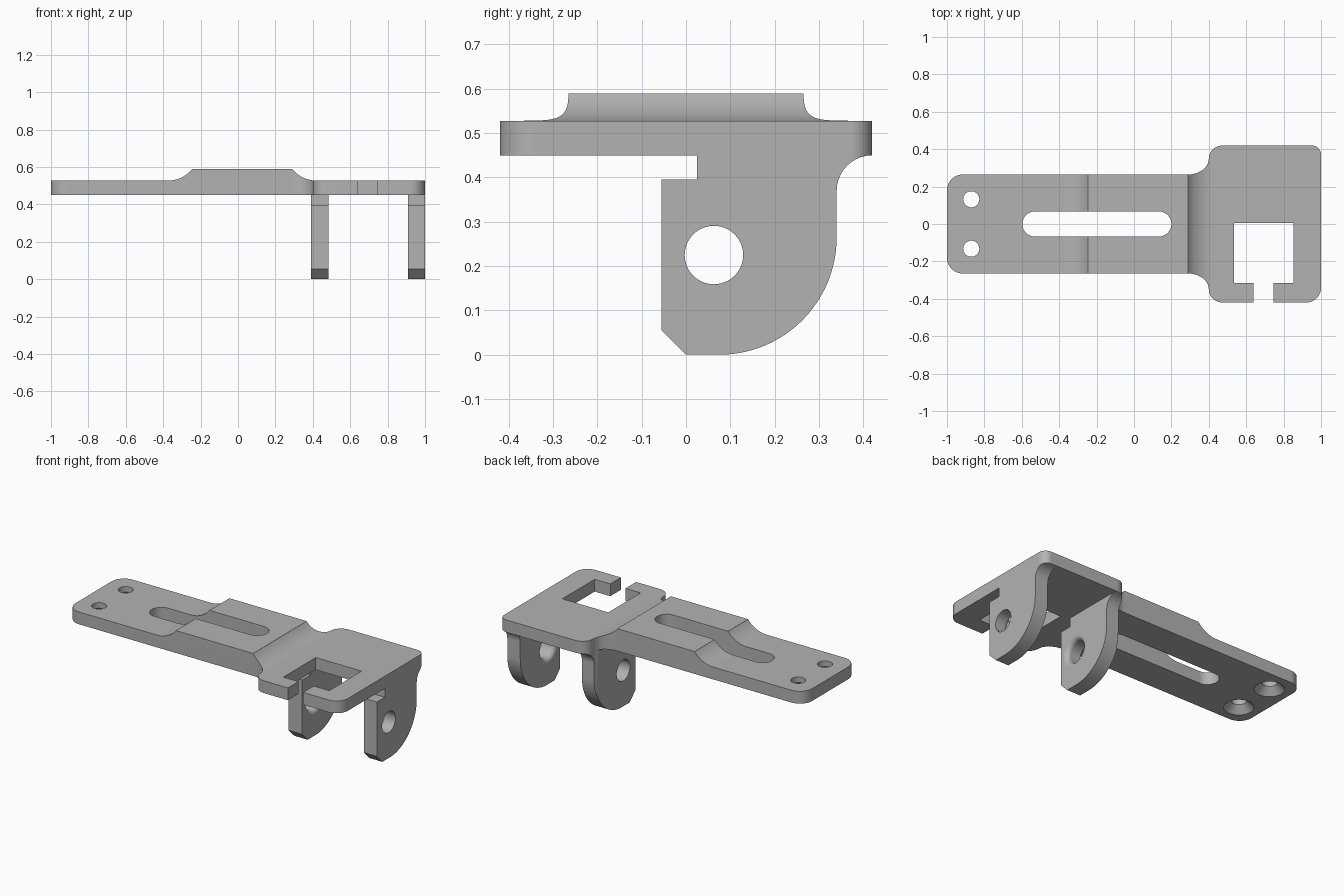
import bpy, bmesh
from math import sin, cos, pi, radians
from mathutils import Vector

if "Cube" in bpy.data.objects:
    bpy.data.objects.remove(bpy.data.objects["Cube"], do_unlink=True)

steel = bpy.data.materials.new("plain grey")
steel.use_nodes = True
GREY = (0.45, 0.45, 0.45, 1)
steel.diffuse_color = GREY
steel.node_tree.nodes["Principled BSDF"].inputs["Base Color"].default_value = GREY


def finish(name, bm):
    bmesh.ops.recalc_face_normals(bm, faces=bm.faces)
    mesh = bpy.data.meshes.new(name)
    bm.to_mesh(mesh)
    bm.free()
    mesh.materials.append(steel)
    obj = bpy.data.objects.new(name, mesh)
    bpy.context.collection.objects.link(obj)
    return obj


def arc(cx, cy, rx, ry, a0, a1, n=10):
    angles = [radians(a0 + (a1 - a0) * i / n) for i in range(n + 1)]
    return [(cx + rx * cos(a), cy + ry * sin(a)) for a in angles]


def prism(name, outline, axis, lo, hi):
    """Extrude a 2D outline along the x, y or z axis."""
    place = {"x": lambda p: (lo, p[0], p[1]),
             "y": lambda p: (p[0], lo, p[1]),
             "z": lambda p: (p[0], p[1], lo)}[axis]
    push = Vector([(hi - lo) * (axis == c) for c in "xyz"])
    bm = bmesh.new()
    face = bm.faces.new([bm.verts.new(place(p)) for p in outline])
    new = bmesh.ops.extrude_face_region(bm, geom=[face])["geom"]
    bmesh.ops.translate(bm, vec=push, verts=[v for v in new if isinstance(v, bmesh.types.BMVert)])
    return finish(name, bm)


def lathe(name, profile, axis, centre, n=40):
    """Closed turned solid from (radius, position along axis) pairs."""
    bm = bmesh.new()
    rings = []
    for r, t in profile:
        ring = []
        for i in range(n):
            u, v = r * cos(2 * pi * i / n), r * sin(2 * pi * i / n)
            p = (t, u, v) if axis == "x" else (u, v, t)
            ring.append(bm.verts.new(Vector(p) + Vector(centre)))
        rings.append(ring)
    for a, b in zip(rings, rings[1:]):
        for i in range(n):
            j = (i + 1) % n
            bm.faces.new((a[i], a[j], b[j], b[i]))
    bm.faces.new(rings[0])
    bm.faces.new(rings[-1])
    return finish(name, bm)


def combine(target, tool, operation):
    mod = target.modifiers.new(operation, "BOOLEAN")
    mod.operation, mod.solver, mod.object = operation, "EXACT", tool
    bpy.context.view_layer.objects.active = target
    bpy.ops.object.modifier_apply(modifier=mod.name)
    bpy.data.objects.remove(tool, do_unlink=True)


# Plate with raised pad, drawn from the front
BASE, DECK, PAD = 0.45, 0.527, 0.59
R = 0.165
SWEEP = 51.5
section = [(-1.2, BASE), (1.2, BASE), (1.2, DECK)]
section += arc(0.419, DECK + R, R, R, 270, 270 - SWEEP)
section += [(0.29, PAD), (-0.245, PAD)]
section += arc(-0.374, DECK + R, R, R, 270 + SWEEP, 270)
section += [(-1.2, DECK)]
bracket = prism("bracket", section, "y", -0.6, 0.6)

# Two hanging lugs, drawn from the side
lug = [(0.025, 0.49), (0.025, 0.395), (-0.055, 0.395), (-0.055, 0.055), (0, 0)]
lug += arc(0.075, 0.265, 0.265, 0.265, 270, 360, 24)
lug += arc(0.42, 0.37, 0.08, 0.08, 180, 90)
lug += [(0.44, BASE), (0.44, 0.49)]
for lo, hi in ((0.39, 0.483), (0.91, 1.1)):
    combine(bracket, prism("lug", lug, "x", lo, hi), "UNION")

# Plan outline trims the plate and lugs together
def flank(back_radius):
    side = arc(-0.915, 0.18, 0.085, 0.085, 180, 90)
    side += arc(0.29, 0.35, 0.11, 0.085, 270, 360)
    side += arc(0.475, 0.35, 0.075, 0.07, 180, 90)[1:]
    r = back_radius
    return side + arc(1 - r, 0.42 - r, r, r, 90, 0)

plan = flank(0.05) + [(x, -y) for x, y in reversed(flank(0.08))]
combine(bracket, prism("plan_trim", plan, "z", -0.2, 0.8), "INTERSECT")

# Long adjustment slot
slot = arc(0.133, 0, 0.067, 0.067, -90, 90, 20) + arc(-0.53, 0, 0.067, 0.067, 90, 270, 20)
combine(bracket, prism("slot_cutter", slot, "z", 0.3, 0.8), "DIFFERENCE")

# Square window opening through the front edge
window = [(0.535, 0.005), (0.535, -0.315), (0.64, -0.315), (0.64, -0.6),
          (0.745, -0.6), (0.745, -0.315), (0.853, -0.315), (0.853, 0.005)]
combine(bracket, prism("window_cutter", window, "z", 0.3, 0.8), "DIFFERENCE")

# Mounting holes, countersunk underneath
for y in (-0.132, 0.132):
    sink = [(0.085, 0.4), (0.085, BASE), (0.043, 0.492), (0.043, 0.7)]
    combine(bracket, lathe("hole_cutter", sink, "z", (-0.87, y, 0)), "DIFFERENCE")

# Pivot bore through both lugs, rounded on the inner faces
F = 0.028
flare = [(0.094 - F * cos(a), F * sin(a)) for a in (radians(15 * i) for i in range(7))]
bore = [(0.066, 0.3)] + [(r, 0.483 - F + t) for r, t in flare]
bore += [(r, 0.91 + F - t) for r, t in reversed(flare)] + [(0.066, 1.2)]
combine(bracket, lathe("bore_cutter", bore, "x", (0, 0.063, 0.225)), "DIFFERENCE")

# Smooth the curved walls and keep the flats flat
bpy.ops.object.select_all(action="DESELECT")
bracket.select_set(True)
bpy.context.view_layer.objects.active = bracket
bpy.ops.object.shade_smooth_by_angle(angle=radians(30))
weighted = bracket.modifiers.new("flat faces", "WEIGHTED_NORMAL")
weighted.keep_sharp = True
